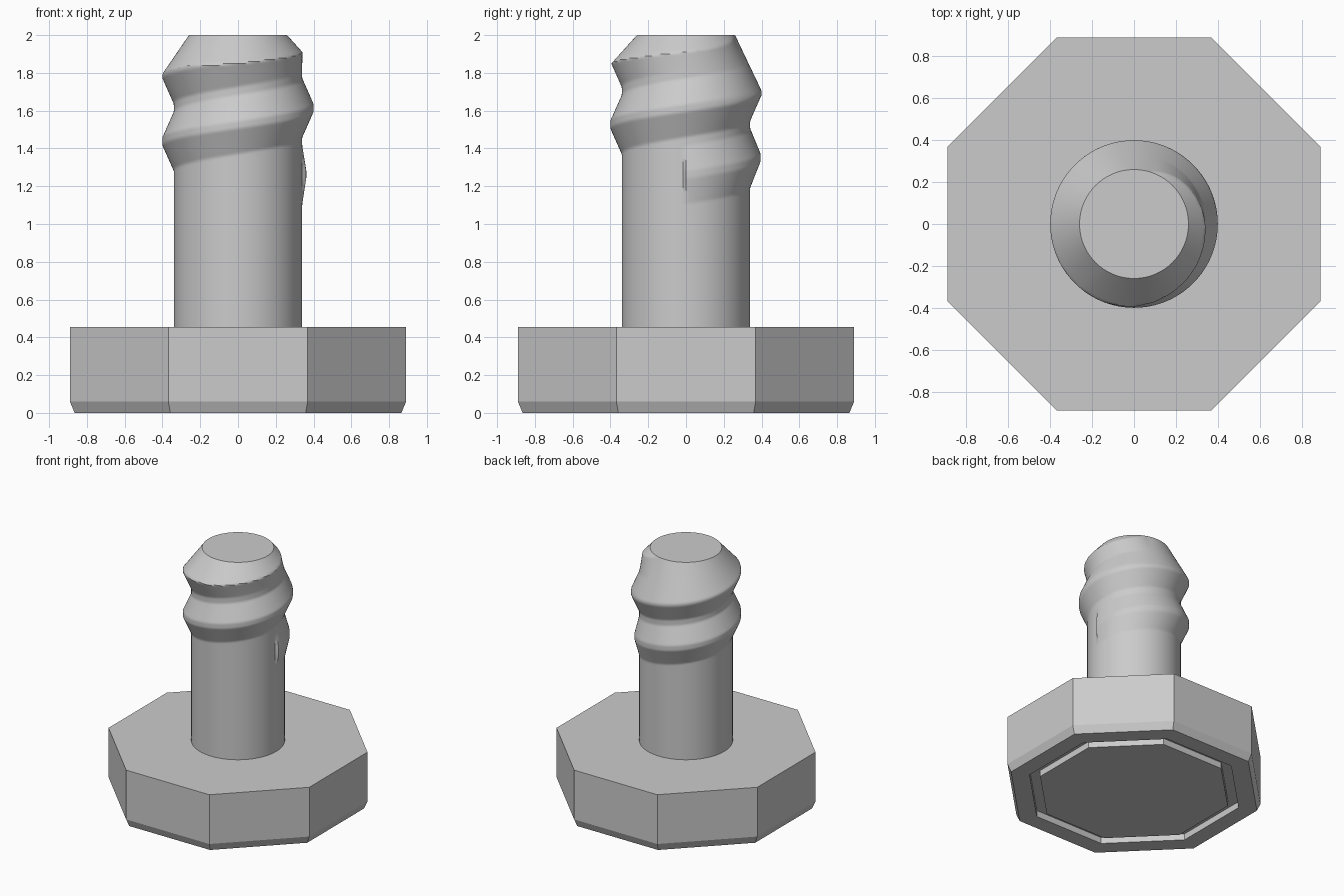
import bpy
import bmesh
import math

cube = bpy.data.objects.get("Cube")
if cube:
    bpy.data.objects.remove(cube, do_unlink=True)

steel = bpy.data.materials.new("plain_grey")
steel.use_nodes = True
grey = (0.6, 0.6, 0.6, 1)
steel.diffuse_color = grey
steel.node_tree.nodes["Principled BSDF"].inputs["Base Color"].default_value = grey


def stacked_rings(name, rings):
    """Join rings of points from bottom to top and cap both ends."""
    bm = bmesh.new()
    loops = [[bm.verts.new(p) for p in ring] for ring in rings]
    n = len(loops[0])
    for low, high in zip(loops, loops[1:]):
        for i in range(n):
            j = (i + 1) % n
            bm.faces.new((low[i], low[j], high[j], high[i]))
    bm.faces.new(loops[0][::-1])
    bm.faces.new(loops[-1])
    bmesh.ops.recalc_face_normals(bm, faces=bm.faces[:])
    mesh = bpy.data.meshes.new(name)
    bm.to_mesh(mesh)
    bm.free()
    mesh.materials.append(steel)
    obj = bpy.data.objects.new(name, mesh)
    bpy.context.collection.objects.link(obj)
    return obj


# Octagonal head: (flat-to-centre distance, height), with a groove underneath
HEAD_TOP = 0.455
profile = [(0.66, 0), (0.66, 0.05), (0.735, 0.05), (0.735, 0),
           (0.865, 0), (0.89, 0.06), (0.89, HEAD_TOP)]


def octagon(apothem, z):
    r = apothem / math.cos(math.pi / 8)
    angles = [math.pi / 8 + i * math.pi / 4 for i in range(8)]
    return [(r * math.cos(a), r * math.sin(a), z) for a in angles]


stacked_rings("octagonal_head", [octagon(a, z) for a, z in profile])

# Threaded shaft: a cylinder whose radius follows a rising helical ridge
ROOT, DEPTH, PITCH = 0.34, 0.06, 0.355
START, TOP, TIP = 1.26, 2.0, 0.26
FLAT, HALF = 0.02, 0.155


def clamp(v):
    return max(0.0, min(1.0, v))


def strength(turn):
    """Ridge grows in over the first quarter turn and fades in the last."""
    return min(clamp(0.35 + 2.2 * turn), clamp((2 - turn) * 4))


def shaft_radius(t, z):
    r = ROOT
    for turn in (t, t + 1):
        d = abs(z - START - PITCH * turn)
        ridge = clamp((HALF - d) / (HALF - FLAT))
        r = max(r, ROOT + DEPTH * strength(turn) * ridge)
    # Above the last crest the side runs straight to the tip
    crest = START + PITCH * (t + 1)
    if z > crest:
        peak = ROOT + DEPTH * strength(t + 1)
        straight = peak + (TIP - peak) * (z - crest) / (TOP - crest)
        r += (straight - r) * clamp(t * 5)
    return min(r, TIP + 0.9 * (TOP - z))


COLUMNS, ROWS, THREAD_BASE = 128, 90, 1.1
heights = [HEAD_TOP - 0.01]
heights += [THREAD_BASE + (TOP - THREAD_BASE) * i / ROWS for i in range(ROWS + 1)]
rings = []
for z in heights:
    ring = []
    for i in range(COLUMNS):
        t = i / COLUMNS
        a = math.tau * t
        r = shaft_radius(t, z)
        ring.append((r * math.cos(a), r * math.sin(a), z))
    rings.append(ring)
shaft = stacked_rings("threaded_shaft", rings)

# Smooth the shaft while keeping crests and tip edge sharp
bpy.ops.object.select_all(action='DESELECT')
shaft.select_set(True)
bpy.context.view_layer.objects.active = shaft
bpy.ops.object.shade_smooth_by_angle(angle=math.radians(30))
